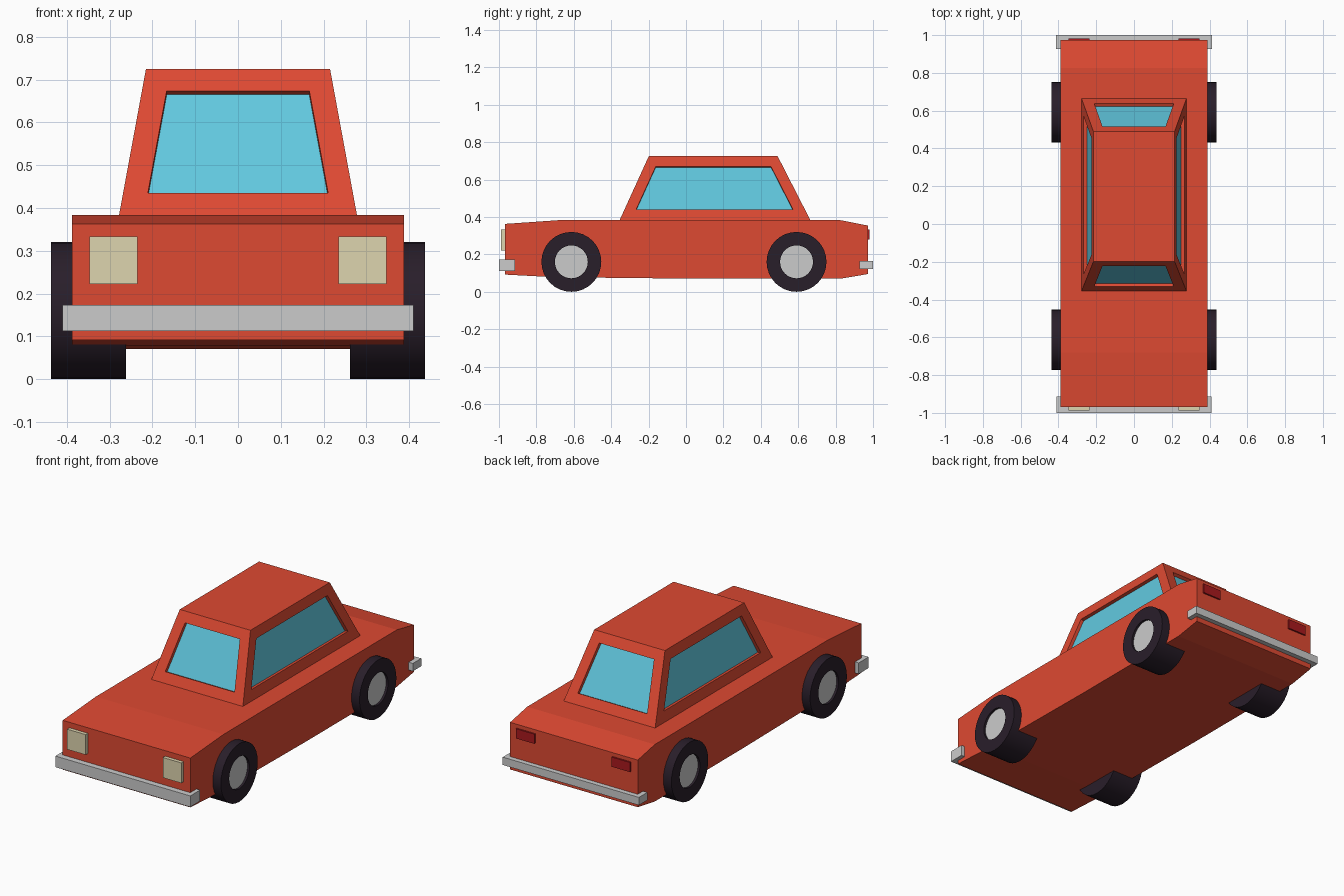
import bpy, bmesh, math
from mathutils import Vector

if "Cube" in bpy.data.objects:
    bpy.data.objects.remove(bpy.data.objects["Cube"])


def material(name, rgb):
    m = bpy.data.materials.new(name)
    m.diffuse_color = (*rgb, 1)
    m.use_nodes = True
    m.node_tree.nodes["Principled BSDF"].inputs["Base Color"].default_value = m.diffuse_color
    return m


PAINT = material("paint", (0.73, 0.067, 0.032))
GLASS = material("glass", (0.12, 0.58, 0.74))
RUBBER = material("rubber", (0.022, 0.013, 0.023))
LAMP = material("lamp", (0.73, 0.66, 0.43))
RED = material("red_lamp", (0.40, 0.01, 0.013))


def finish(name, bm, *mats):
    bmesh.ops.recalc_face_normals(bm, faces=bm.faces)
    me = bpy.data.meshes.new(name)
    bm.to_mesh(me)
    bm.free()
    for m in mats:
        me.materials.append(m)
    ob = bpy.data.objects.new(name, me)
    bpy.context.collection.objects.link(ob)
    return ob


def box(name, lo, hi, *mats):
    bm = bmesh.new()
    bmesh.ops.create_cube(bm, size=1)
    for v in bm.verts:
        v.co = [(a + b) / 2 + c * (b - a) for a, b, c in zip(lo, hi, v.co)]
    return finish(name, bm, *mats)


def lathe(name, profile, side, y, z, *mats):
    """Spin (x, radius) points about the axle; side is +1 or -1."""
    bm = bmesh.new()
    vs = [bm.verts.new((side * x, y, z + r)) for x, r in profile]
    es = [bm.edges.new(p) for p in zip(vs, vs[1:])]
    bmesh.ops.spin(bm, geom=vs + es, cent=(0, y, z), axis=(1, 0, 0),
                   angle=2 * math.pi, steps=32)
    bmesh.ops.remove_doubles(bm, verts=bm.verts, dist=1e-4)
    ob = finish(name, bm, *mats)
    bpy.ops.object.select_all(action='DESELECT')
    ob.select_set(True)
    bpy.context.view_layer.objects.active = ob
    bpy.ops.object.shade_smooth_by_angle(angle=math.radians(35))
    return ob


# Lower body: side profile extruded across the width
side = [(-0.968, 0.092), (-0.70, 0.078), (0.05, 0.07), (0.825, 0.07), (0.973, 0.095),
        (0.973, 0.354), (0.825, 0.383), (-0.68, 0.383), (-0.968, 0.363)]
bm = bmesh.new()
face = bm.faces.new([bm.verts.new((-0.388, y, z)) for y, z in side])
new = bmesh.ops.extrude_face_region(bm, geom=[face])["geom"]
bmesh.ops.translate(bm, vec=(0.776, 0, 0),
                    verts=[g for g in new if isinstance(g, bmesh.types.BMVert)])
# extruding keeps the starting cap only if it is refilled
bmesh.ops.holes_fill(bm, edges=bm.edges, sides=0)
finish("body", bm, PAINT)

# Cabin: tapered box with recessed windows
bm = bmesh.new()
bmesh.ops.create_cube(bm, size=2)
for v in bm.verts:
    top = v.co.z > 0
    w = 0.215 if top else 0.278
    y0, y1 = (-0.199, 0.490) if top else (-0.355, 0.665)
    v.co = Vector((w * v.co.x, y1 if v.co.y > 0 else y0, 0.725 if top else 0.383))
bm.normal_update()
walls = [f for f in bm.faces if abs(f.normal.z) < 0.9]
bmesh.ops.inset_individual(bm, faces=walls, thickness=0.057, use_even_offset=True)
bm.normal_update()
bmesh.ops.inset_individual(bm, faces=walls, thickness=0.0005, depth=-0.018,
                           use_even_offset=True)
for f in walls:
    f.material_index = 1
finish("cabin", bm, PAINT, GLASS)

# Bumpers
box("front_bumper", (-0.41, -1.0, 0.112), (0.41, -0.914, 0.173))
box("rear_bumper", (-0.414, 0.927, 0.123), (0.414, 1.0, 0.166))

# Wheels and lamps, mirrored left and right
tyre = [(0.262, 0), (0.262, 0.16), (0.437, 0.16), (0.437, 0.088), (0.42, 0.088)]
hub = [(0.41, 0), (0.41, 0.088), (0.425, 0.088), (0.425, 0)]
for s, label in ((1, "right"), (-1, "left")):
    for y, end in ((-0.613, "front"), (0.591, "rear")):
        lathe(f"{end}_{label}_tyre", tyre, s, y, 0.16, RUBBER)
        lathe(f"{end}_{label}_hub", hub, s, y, 0.16)
    x0, x1 = sorted((s * 0.235, s * 0.347))
    box(f"{label}_headlight", (x0, -0.988, 0.222), (x1, -0.95, 0.333), LAMP)
    box(f"{label}_tail_light", (x0, 0.95, 0.28), (x1, 0.982, 0.333), RED)
